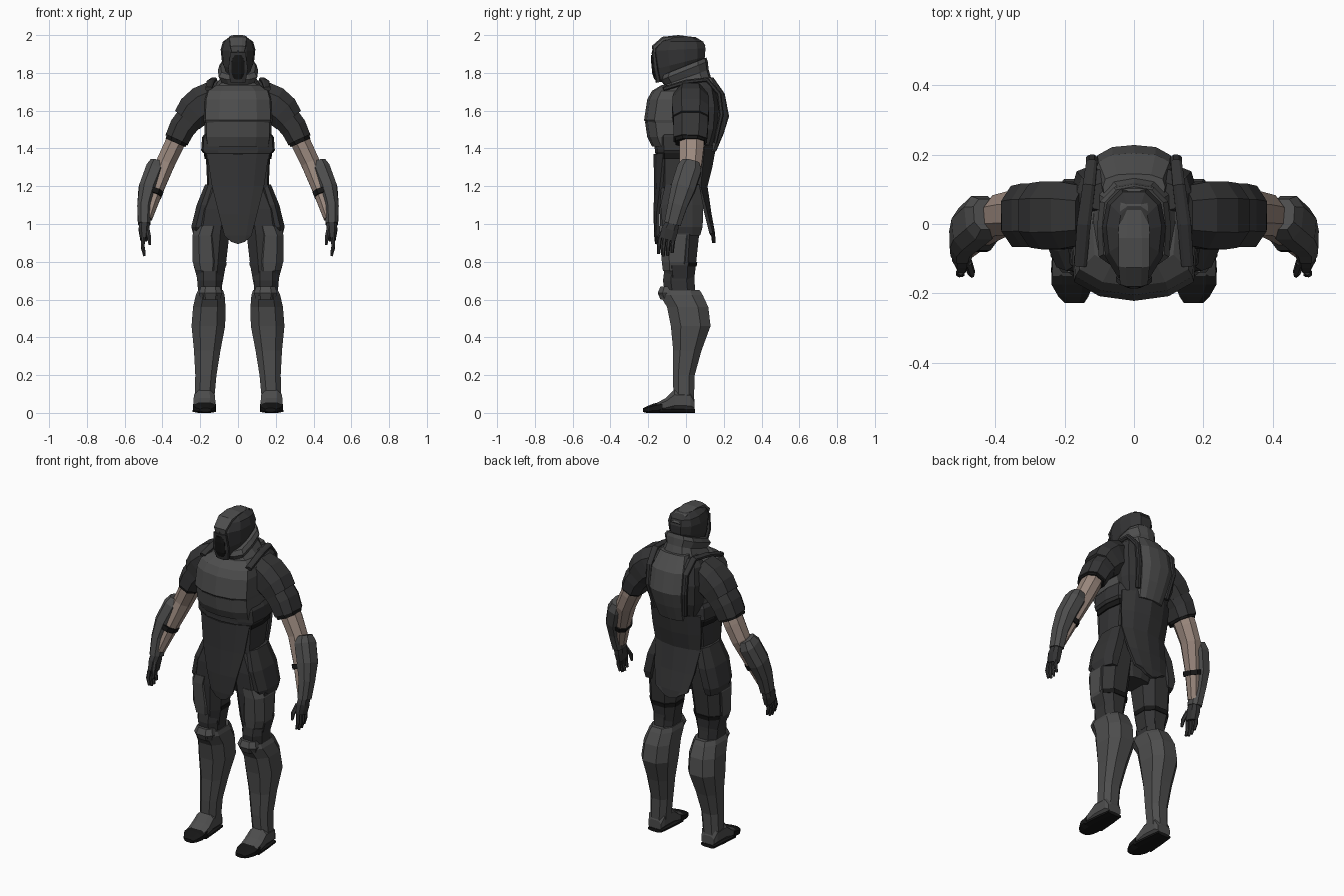
import bpy, bmesh, math
from mathutils import Vector as V

def material(name, r, g, b):
    m = bpy.data.materials.new(name)
    m.diffuse_color = (r, g, b, 1)
    return m

PLATE = material("plate", .075, .075, .075)
CLOTH = material("cloth", .035, .035, .036)
DARK = material("dark", .008, .008, .008)
SKIN = material("skin", .33, .25, .21)

def circle(n):
    return [(math.cos((i + .5) * 2 * math.pi / n), math.sin((i + .5) * 2 * math.pi / n)) for i in range(n)]

# cross sections in unit coordinates
OCT = [(-.5, -1), (.5, -1), (1, -.5), (1, .5), (.5, 1), (-.5, 1), (-1, .5), (-1, -.5)]
half = [(0, -1), (.55, -.92), (.95, -.68), (1, 0), (.92, .6), (.55, .92), (0, 1)]
TORSO = half + [(-x, y) for x, y in half[-2:0:-1]]
half = [(0, -1), (.5, -.82), (.9, -.4), (1, .2), (.85, .7), (.4, 1)]
HELM = half + [(-x, y) for x, y in half[:0:-1]]

def finish(name, bm, mat, mirror):
    bmesh.ops.recalc_face_normals(bm, faces=bm.faces)
    me = bpy.data.meshes.new(name)
    bm.to_mesh(me)
    bm.free()
    ob = bpy.data.objects.new(name, me)
    bpy.context.collection.objects.link(ob)
    me.materials.append(mat)
    if mirror:
        ob.modifiers.new("mirror", 'MIRROR').use_mirror_merge = False
    return ob

def loft(name, rings, mat, mirror=False):
    bm = bmesh.new()
    vs = [[bm.verts.new(p) for p in r] for r in rings]
    n = len(vs[0])
    for a, b in zip(vs, vs[1:]):
        for i in range(n):
            bm.faces.new((a[i], a[(i + 1) % n], b[(i + 1) % n], b[i]))
    bm.faces.new(vs[0])
    bm.faces.new(vs[-1])
    return finish(name, bm, mat, mirror)

def tower(name, rows, mat, shape=OCT, mirror=False):
    """rows: z, centre x, half width, front y, back y, optional tilt"""
    rings = []
    for z, cx, rx, y0, y1, *t in rows:
        ring = []
        for a, b in shape:
            y = (y0 + y1) / 2 + b * (y1 - y0) / 2
            ring.append((cx + a * rx, y, z + (t[0] * y if t else 0)))
        rings.append(ring)
    return loft(name, rings, mat, mirror)

def limb(name, pts, mat, shape=OCT, ref=(0, 1, 0), mirror=True):
    """pts: x, y, z, radius across, radius along ref"""
    P = [V(p[:3]) for p in pts]
    rings = []
    for i, p in enumerate(pts):
        d = (P[min(i + 1, len(P) - 1)] - P[max(i - 1, 0)]).normalized()
        u = V(ref)
        u = (u - d * u.dot(d)).normalized()
        w = d.cross(u)
        rings.append([P[i] + w * a * p[3] + u * b * p[4] for a, b in shape])
    return loft(name, rings, mat, mirror)

def sheet(name, rows, mat, thick=.018):
    """hanging panel; rows: z, y at centre, half width, y shift at edges"""
    bm = bmesh.new()
    cols = [-1, -.6, 0, .6, 1]
    g = [[bm.verts.new((c * w, y + s * c * c, z + (.03 * c * c if i == len(rows) - 1 else 0))) for c in cols]
         for i, (z, y, w, s) in enumerate(rows)]
    for a, b in zip(g, g[1:]):
        for i in range(4):
            bm.faces.new((a[i], a[i + 1], b[i + 1], b[i]))
    ob = finish(name, bm, mat, False)
    m = ob.modifiers.new("thickness", 'SOLIDIFY')
    m.thickness, m.offset = thick, 0

# helmet with crest, face mask and visor
tower("helmet", [(1.815, 0, .06, -.155, .09, .42), (1.86, 0, .085, -.168, .1, .25), (1.925, 0, .092, -.18, .103, .05),
                 (1.965, 0, .08, -.155, .092), (1.99, 0, .045, -.11, .05)], CLOTH, HELM)
limb("helmet_crest", [(0, -.165, 1.9, .01, .03), (0, -.168, 1.935, .015, .04), (0, -.12, 1.978, .014, .045),
                      (0, -.04, 1.99, .01, .045), (0, .05, 1.977, .012, .04), (0, .097, 1.94, .01, .033)],
     PLATE, ref=(1, 0, 0), mirror=False)
limb("face_mask", [(0, -.145, 1.75, .015, .04), (0, -.16, 1.82, .015, .052), (0, -.17, 1.91, .012, .04)],
     CLOTH, ref=(1, 0, 0), mirror=False)
limb("visor", [(0, -.155, 1.77, .014, .024), (0, -.164, 1.8, .015, .034), (0, -.17, 1.86, .015, .034),
               (0, -.174, 1.895, .012, .02)], DARK, ref=(1, 0, 0), mirror=False)
tower("neck", [(1.68, 0, .08, -.08, .1), (1.86, 0, .06, -.1, .09, .3)], DARK, TORSO)
tower("collar", [(1.68, 0, .155, -.13, .15), (1.745, 0, .11, -.115, .135, .15), (1.775, 0, .09, -.115, .12, .35),
                 (1.815, 0, .107, -.135, .115, .4), (1.838, 0, .092, -.125, .108, .4)], PLATE, TORSO)

# torso
tower("upper_chest", [(1.535, 0, .178, -.21, .1), (1.55, 0, .182, -.222, .12), (1.66, 0, .178, -.205, .13),
                      (1.705, 0, .165, -.18, .13), (1.735, 0, .12, -.13, .13)], PLATE, TORSO)
tower("lower_chest", [(1.41, 0, .168, -.18, .12), (1.46, 0, .176, -.205, .13), (1.54, 0, .177, -.217, .13)], PLATE, TORSO)
tower("rib_plate", [(1.375, 0, .185, -.165, .13), (1.39, 0, .195, -.165, .14), (1.46, 0, .19, -.17, .14),
                    (1.48, 0, .175, -.16, .13)], CLOTH, TORSO)
tower("belt", [(1.345, 0, .178, -.16, .13), (1.38, 0, .18, -.163, .135)], DARK, TORSO)
tower("waist", [(.93, 0, .09, -.09, .06), (1.05, 0, .15, -.13, .08), (1.2, 0, .163, -.15, .09),
                (1.36, 0, .17, -.155, .125)], CLOTH, TORSO)
sheet("front_tabard", [(1.37, -.163, .16, .05), (1.2, -.16, .135, .03), (1.05, -.163, .098, .015),
                       (.94, -.16, .07, .01), (.895, -.155, .055, .005)], CLOTH)
sheet("back_tabard", [(1.42, .152, .165, -.06), (1.3, .13, .16, -.05), (1.2, .105, .148, -.035),
                      (1.06, .125, .13, -.02), (.95, .145, .105, -.012), (.9, .147, .065, 0)], CLOTH)

# back armour
tower("back_plate", [(1.4, 0, .14, .02, .14), (1.5, 0, .17, .02, .175), (1.62, 0, .18, .02, .185),
                     (1.72, 0, .165, .02, .165), (1.76, 0, .13, .03, .13)], CLOTH, TORSO)
tower("spine_plate", [(1.385, 0, .085, .08, .16), (1.48, 0, .1, .08, .2), (1.57, 0, .115, .08, .228),
                      (1.69, 0, .112, .08, .205), (1.775, 0, .09, .07, .145)], PLATE, TORSO)
limb("shoulder_strap", [(.1, .155, 1.43, .01, .014), (.122, .188, 1.58, .012, .016), (.122, .175, 1.69, .012, .016),
                        (.13, .11, 1.765, .012, .018), (.145, 0, 1.752, .012, .02), (.155, -.12, 1.715, .012, .018)],
     CLOTH, ref=(1, 0, 0))

# arms
limb("pauldron", [(.13, .025, 1.655, .1, .085), (.19, .025, 1.63, .1, .097), (.235, .025, 1.595, .093, .098),
                  (.27, .025, 1.55, .08, .093)], CLOTH)
limb("sleeve", [(.23, .025, 1.59, .075, .09), (.295, .025, 1.51, .07, .092), (.325, .022, 1.445, .064, .088)], CLOTH)
limb("sleeve_trim", [(.318, .022, 1.46, .06, .08), (.331, .022, 1.43, .057, .078)], DARK)
limb("bare_arm", [(.3, .03, 1.5, .055, .07), (.345, .03, 1.405, .056, .07), (.385, .025, 1.32, .054, .064),
                  (.435, -.015, 1.18, .043, .05), (.48, -.065, 1.03, .028, .036)], SKIN, circle(8))
limb("forearm_guard", [(.428, .028, 1.33, .036, .045), (.44, .018, 1.29, .05, .065), (.478, -.015, 1.19, .048, .064),
                       (.495, -.045, 1.1, .038, .052), (.497, -.072, 1.0, .033, .044)], PLATE)
limb("wrist_strap", [(.443, -.02, 1.18, .05, .058), (.452, -.027, 1.155, .048, .056)], DARK)
limb("palm", [(.494, -.066, 1.02, .026, .032), (.498, -.085, .97, .028, .044), (.497, -.1, .918, .02, .043)], CLOTH)
for i in range(4):
    y, drop = -.137 + i * .024, (0, .012, .01, -.005)[i]
    limb("finger_%d" % (i + 1), [(.5, y, .93, .011, .011), (.505, y - .006, .885 - drop, .011, .011),
                                 (.495, y - .008, .842 - drop, .007, .008)], CLOTH, circle(6))
limb("thumb", [(.48, -.11, .975, .013, .014), (.47, -.14, .93, .012, .012), (.468, -.148, .89, .007, .008)],
     CLOTH, circle(6))

# legs
tower("thigh", [(.68, .145, .062, -.1, .04), (.78, .15, .085, -.118, .052), (.95, .142, .097, -.135, .07),
                (1.08, .125, .095, -.14, .08), (1.2, .09, .07, -.13, .07)], CLOTH, mirror=True)
tower("thigh_plate", [(.75, .165, .06, -.122, .02), (.8, .168, .072, -.128, .03), (.94, .175, .066, -.14, .05),
                      (.99, .16, .06, -.14, .05)], PLATE, mirror=True)
tower("hip_guard", [(.94, .2, .036, -.09, .075), (.985, .2, .047, -.125, .088), (1.1, .172, .047, -.135, .092),
                    (1.21, .138, .036, -.11, .07)], CLOTH, mirror=True)
tower("thigh_strap", [(.775, .147, .084, -.113, .056), (.8, .148, .088, -.116, .06)], DARK, mirror=True)
tower("knee", [(.62, .147, .062, -.11, .05), (.7, .15, .066, -.122, .045), (.755, .15, .066, -.115, .045)],
      CLOTH, mirror=True)
tower("shin_guard", [(.07, .178, .052, -.065, .042), (.2, .17, .056, -.07, .046), (.33, .163, .07, -.068, .082),
                     (.46, .157, .089, -.08, .13), (.56, .152, .086, -.1, .118), (.625, .147, .076, -.14, .088),
                     (.65, .145, .065, -.135, .072)], PLATE, mirror=True)
tower("knee_cap", [(.6, .146, .05, -.135, -.05), (.635, .146, .062, -.15, -.05), (.67, .146, .05, -.135, -.05)],
      PLATE, mirror=True)

# feet
def shoe(name, rows, mat):
    """rows: y, centre x, half width, bottom z, top z"""
    loft(name, [[(cx + a * rx, y, (z0 + z1) / 2 + b * (z1 - z0) / 2) for a, b in OCT]
                for y, cx, rx, z0, z1 in rows], mat, True)

shoe("boot", [(.045, .178, .042, .012, .07), (.025, .178, .052, .01, .12), (-.06, .178, .055, .01, .125),
              (-.105, .178, .058, .01, .08), (-.15, .178, .056, .01, .055)], PLATE)
shoe("sole", [(.048, .178, .044, 0, .02), (-.03, .178, .054, 0, .022), (-.14, .178, .062, 0, .022)], DARK)
shoe("toe_cap", [(-.125, .178, .061, 0, .062), (-.175, .178, .06, 0, .048), (-.21, .175, .043, 0, .034),
                 (-.228, .172, .028, .005, .025)], DARK)
